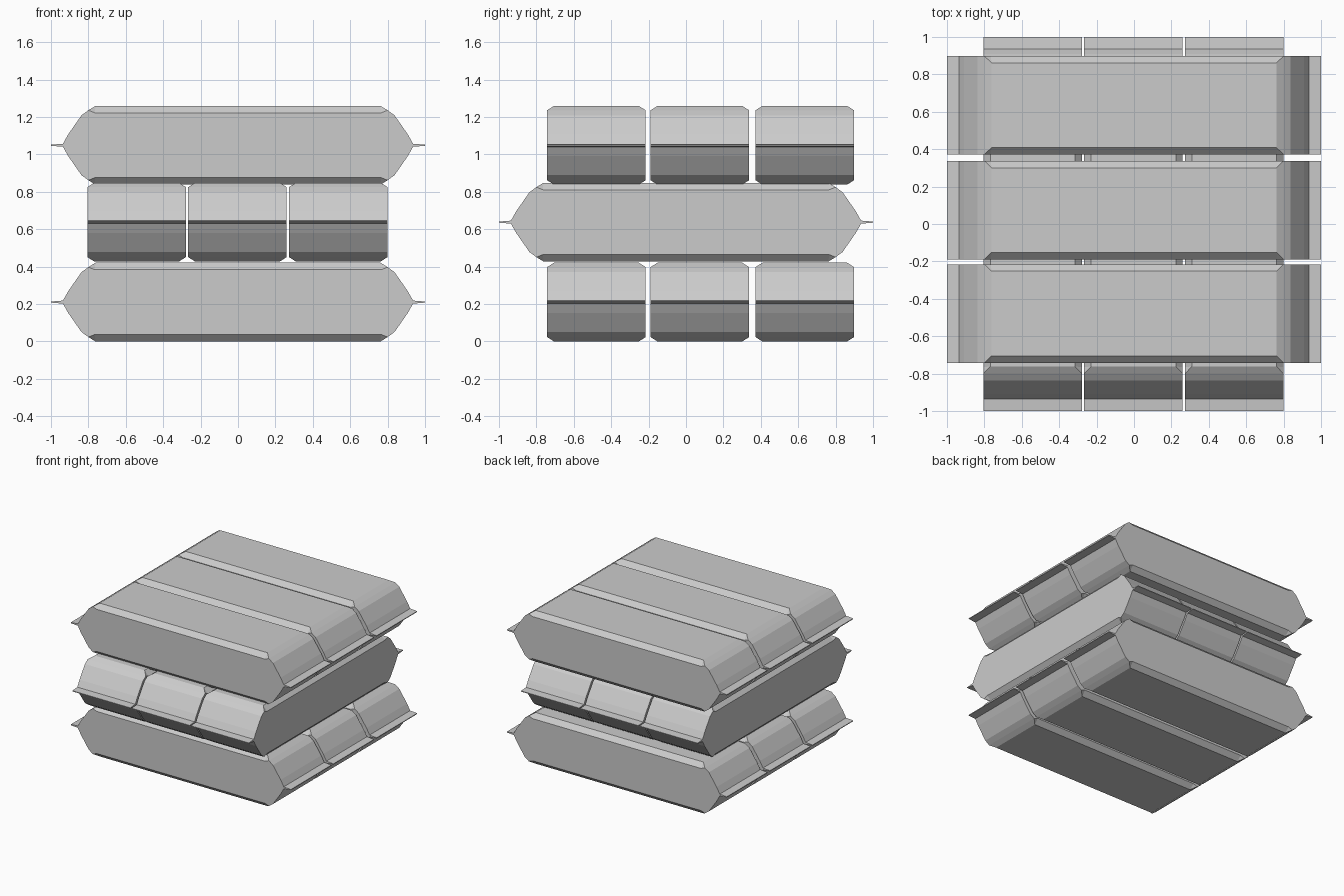
import bpy, bmesh, math

if "Cube" in bpy.data.objects:
    bpy.data.objects.remove(bpy.data.objects["Cube"])

HALF_W, TOP_W = 0.2635, 0.2265   # half widths: body, flat top panel
HALF_H = 0.2105
# upper quarter of the side outline, from chamfer corner out to the thin seam tip
END = [(0.80, 0.187), (0.837, 0.160), (0.908, 0.058), (0.936, 0.008), (1.0, 0.003)]
INNER = (0.765, 0.173)           # long-edge chamfer on the side panel
TOP = (0.762, HALF_H)


def sack_mesh():
    bm = bmesh.new()
    upper = ([(-INNER[0], INNER[1]), INNER] + END)
    right_low = [(x, -z) for x, z in reversed(END)]
    low = [(INNER[0], -INNER[1]), (-INNER[0], -INNER[1])]
    left = [(-x, -z) for x, z in END] + [(-x, z) for x, z in reversed(END)]
    outline = upper + right_low + low + left
    n, e = len(outline), len(END)

    # side panels
    sides = []
    for s in (-1, 1):
        loop = [bm.verts.new((x, s * HALF_W, z)) for x, z in outline]
        bm.faces.new(loop)
        sides.append(loop)
    a, b = sides

    # rounded ends with the flat seam flap
    r0, l0 = 2, 2 + 2 * e + 2
    for start in (r0, l0):
        for i in range(start, start + 2 * e - 1):
            bm.faces.new((a[i], a[i + 1], b[i + 1], b[i]))

    # top and bottom panels with chamfered borders
    corners = {1: (n - 1, 0, 1, r0), -1: (l0, l0 - 1, l0 - 2, r0 + 2 * e - 1)}
    for s, (lo, li, ri, ro) in corners.items():
        p = [[bm.verts.new((x * TOP[0], y * TOP_W, s * TOP[1])) for x in (-1, 1)]
             for y in (-1, 1)]
        bm.faces.new((p[0][0], p[0][1], p[1][1], p[1][0]))
        for loop, (pl, pr) in zip(sides, p):
            bm.faces.new((pl, loop[lo], loop[li]))
            bm.faces.new((pl, loop[li], loop[ri], pr))
            bm.faces.new((pr, loop[ri], loop[ro]))
        bm.faces.new((p[0][0], p[1][0], b[lo], a[lo]))
        bm.faces.new((p[0][1], p[1][1], b[ro], a[ro]))

    bmesh.ops.recalc_face_normals(bm, faces=bm.faces[:])
    mesh = bpy.data.meshes.new("sack")
    bm.to_mesh(mesh)
    bm.free()
    return mesh


mesh = sack_mesh()

# three crossed layers of three sacks
along_x = (-0.479, 0.074, 0.635)
along_y = (-0.542, -0.003, 0.536)
layers = [("bottom", 0.2105, along_x, False),
          ("middle", 0.638, along_y, True),
          ("top", 1.049, along_x, False)]
for name, z, offsets, turned in layers:
    for i, o in enumerate(offsets, 1):
        ob = bpy.data.objects.new(f"{name}_sack_{i}", mesh)
        ob.location = (o, 0, z) if turned else (0, o, z)
        ob.rotation_euler.z = math.pi / 2 if turned else 0
        bpy.context.collection.objects.link(ob)
